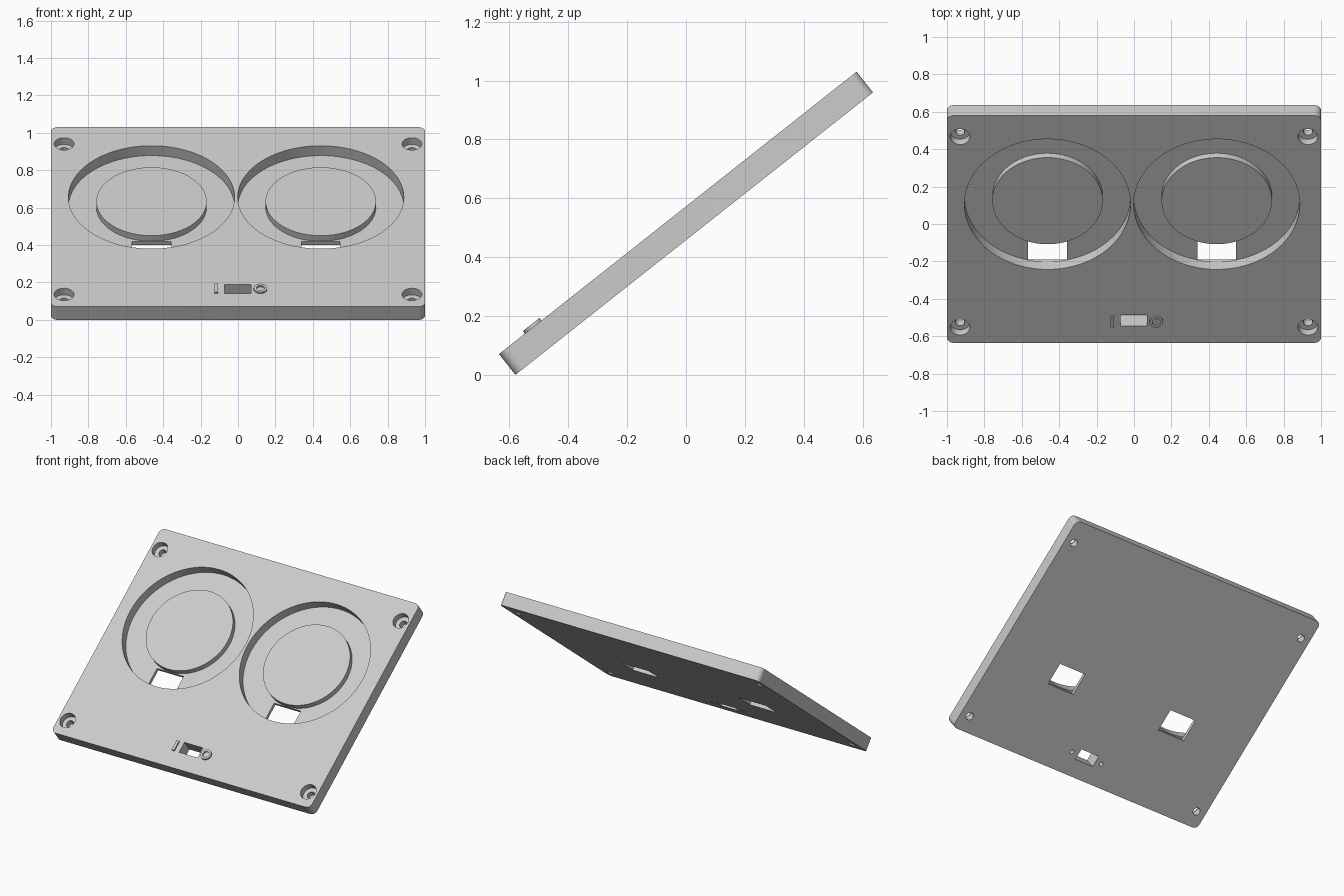
import bpy, bmesh, math
from mathutils import Matrix

if "Cube" in bpy.data.objects:
    bpy.data.objects.remove(bpy.data.objects["Cube"])

TILT = math.radians(38.3)
TOP, BOTTOM = 0.045, -0.045       # plate faces, measured along its normal
FLOOR, DISC_TOP = -0.022, 0.016   # dish floor and raised disc
DISH_X, DISH_V = (-0.4625, 0.4425), 0.17

grey = bpy.data.materials.new("light_grey")
grey.diffuse_color = (0.6, 0.6, 0.6, 1)
grey.use_nodes = True
grey.node_tree.nodes["Principled BSDF"].inputs["Base Color"].default_value = grey.diffuse_color


def prism(name, outline, lo, hi):
    """Extrude a flat outline along the plate normal from lo to hi."""
    bm = bmesh.new()
    face = bm.faces.new([bm.verts.new((x, v, lo)) for x, v in outline])
    up = bmesh.ops.extrude_face_region(bm, geom=[face])["geom"]
    verts = [g for g in up if isinstance(g, bmesh.types.BMVert)]
    bmesh.ops.translate(bm, vec=(0, 0, hi - lo), verts=verts)
    bmesh.ops.recalc_face_normals(bm, faces=bm.faces)
    mesh = bpy.data.meshes.new(name)
    bm.to_mesh(mesh)
    bm.free()
    mesh.materials.append(grey)
    ob = bpy.data.objects.new(name, mesh)
    bpy.context.collection.objects.link(ob)
    return ob


def circle(x, v, r, n=64):
    return [(x + r * math.cos(2 * math.pi * i / n),
             v + r * math.sin(2 * math.pi * i / n)) for i in range(n)]


def rect(x0, x1, v0, v1):
    return [(x0, v0), (x1, v0), (x1, v1), (x0, v1)]


def rounded_rect(hx, hv, r, n=8):
    pts = []
    for k, (sx, sv) in enumerate(((1, 1), (-1, 1), (-1, -1), (1, -1))):
        for i in range(n + 1):
            a = math.pi / 2 * (k + i / n)
            pts.append((sx * (hx - r) + r * math.cos(a), sv * (hv - r) + r * math.sin(a)))
    return pts


def cut(ob, outline, lo, hi):
    cutter = prism("cutter", outline, lo, hi)
    mod = ob.modifiers.new("cut", "BOOLEAN")
    mod.operation, mod.solver, mod.object = "DIFFERENCE", "EXACT", cutter
    bpy.context.view_layer.objects.active = ob
    bpy.ops.object.modifier_apply(modifier=mod.name)
    bpy.data.objects.remove(cutter)


# Plate with rounded corners
plate = prism("plate", rounded_rect(1.0, 0.774, 0.035), BOTTOM, TOP)
parts = [plate]

# Dishes, each with a slot through the floor and a raised disc
for side, x in zip(("left", "right"), DISH_X):
    cut(plate, circle(x, DISH_V, 0.444, 96), FLOOR, 0.2)
    cut(plate, rect(x - 0.103, x + 0.103, -0.278, -0.127), -0.2, FLOOR + 0.0005)
    parts.append(prism(side + "_raised_disc", circle(x, DISH_V, 0.295, 96),
                       FLOOR - 0.005, DISC_TOP))

# Counterbored screw holes
for x in (-0.93, 0.93):
    for v in (-0.668, 0.63):
        cut(plate, circle(x, v, 0.053, 40), 0.0, 0.2)
        cut(plate, circle(x, v, 0.025, 32), -0.2, 0.02)

# Switch opening and the small blind holes under it
cut(plate, rect(-0.073, 0.069, -0.66, -0.585), -0.2, 0.2)
for x in (-0.12, 0.12):
    cut(plate, circle(x, -0.625, 0.013, 20), -0.2, 0.0)

# Raised on and off marks
parts.append(prism("on_mark", rect(-0.125, -0.107, -0.662, -0.59), TOP - 0.005, 0.056))
ring = prism("off_mark", circle(0.12, -0.626, 0.036, 40), TOP - 0.005, 0.056)
cut(ring, circle(0.12, -0.626, 0.022, 40), -0.2, 0.2)
parts.append(ring)

# Tilt everything and stand it on the ground
height = 0.774 * math.sin(TILT) + TOP * math.cos(TILT)
for ob in parts:
    ob.data.transform(Matrix.Translation((0, 0, height)) @ Matrix.Rotation(TILT, 4, "X"))
    bpy.ops.object.select_all(action="DESELECT")
    ob.select_set(True)
    bpy.context.view_layer.objects.active = ob
    bpy.ops.object.shade_smooth_by_angle(angle=math.radians(30))
